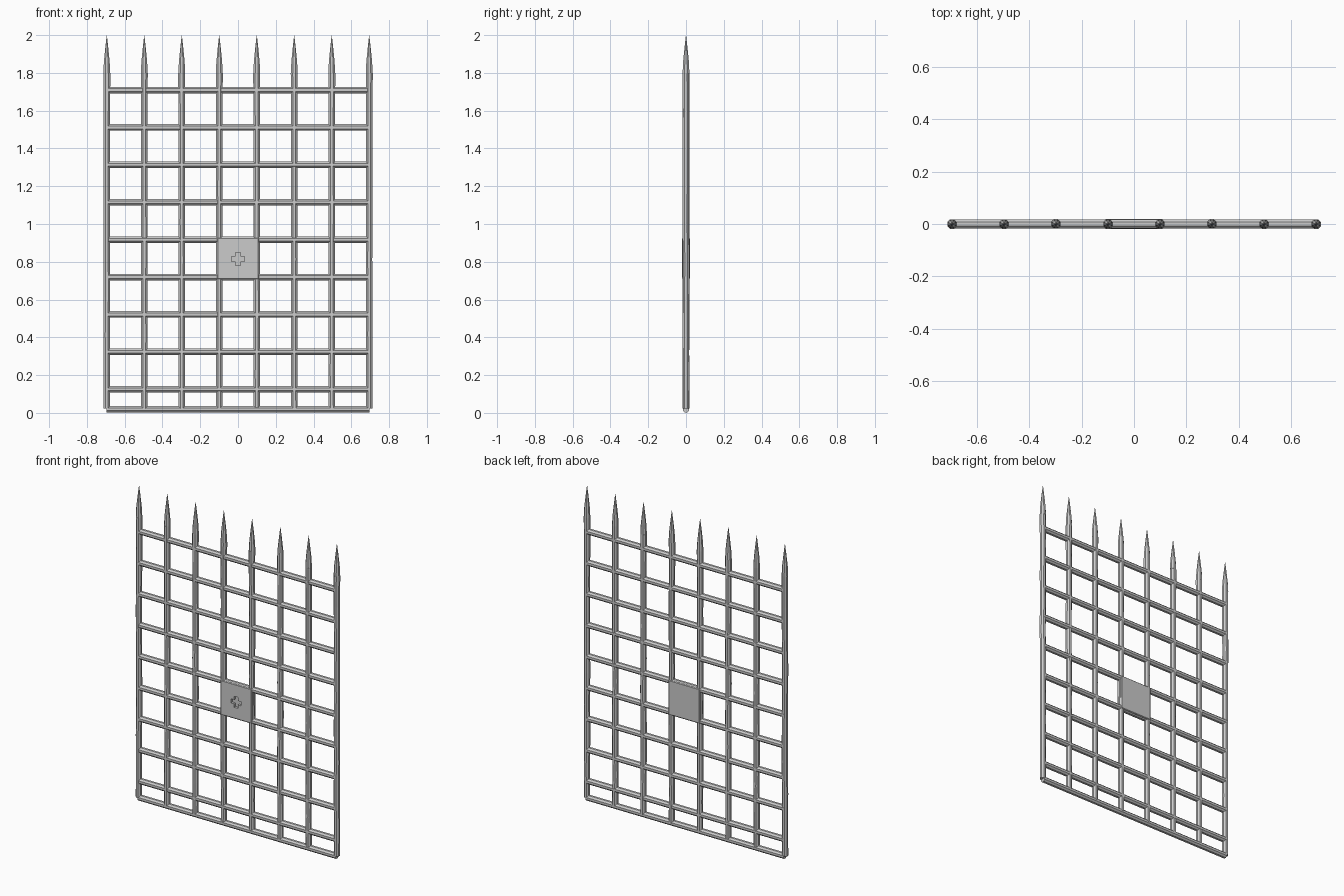
import bpy, bmesh, random
from math import sin, cos, pi
from mathutils import Vector

if "Cube" in bpy.data.objects:
    bpy.data.objects.remove(bpy.data.objects["Cube"])

random.seed(4)
SIDES = 8


def lofted_bar(name, rings, horizontal=False, wobble=0.0):
    """Octagonal bar through (position, radius) rings along Z, or along X."""
    bm = bmesh.new()
    loops = []
    for t, r in rings:
        dx, dy = (random.uniform(-wobble, wobble) for _ in range(2))
        loop = []
        for i in range(SIDES):
            a = 2 * pi * (i + 0.5) / SIDES
            u, v = r * cos(a) + dx, r * sin(a) + dy
            loop.append(bm.verts.new((t, u, v) if horizontal else (u, v, t)))
        loops.append(loop)
    for a, b in zip(loops, loops[1:]):
        for i in range(SIDES):
            j = (i + 1) % SIDES
            bm.faces.new((a[i], a[j], b[j], b[i]))
    bm.faces.new(loops[0][::-1])
    bm.faces.new(loops[-1])
    bmesh.ops.recalc_face_normals(bm, faces=bm.faces)
    mesh = bpy.data.meshes.new(name)
    bm.to_mesh(mesh)
    bm.free()
    obj = bpy.data.objects.new(name, mesh)
    bpy.context.collection.objects.link(obj)
    return obj


# Upright bars, slightly hand-forged, with spear points
for k in range(8):
    shaft = [(0.022 + 0.1975 * i, 0.0185) for i in range(9)]
    bar = lofted_bar("upright_bar", shaft + [(1.80, 0.0195)], wobble=0.0012)
    bar.location.x = (k - 3.5) * 0.1985
    spike = lofted_bar("spear_point", [(1.80, 0.0195), (1.86, 0.0165),
                                       (1.93, 0.009), (1.998, 0.0008)])
    spike.location.x = bar.location.x

# Cross rails, with an extra rail at the bottom
rail_heights = [0.019] + [0.125 + 0.198 * i for i in range(9)]
for z in rail_heights:
    rail = lofted_bar("cross_rail", [(-0.695, 0.0185), (0.695, 0.0185)],
                      horizontal=True)
    rail.location.z = z


def box(name, size, location):
    bpy.ops.mesh.primitive_cube_add(size=1, location=location)
    obj = bpy.context.object
    obj.name = name
    obj.dimensions = size
    bpy.ops.object.transform_apply(location=False, rotation=False, scale=True)
    return obj


# Lock plate with softened edges
plate = box("lock_plate", (0.222, 0.04, 0.22), (0, 0, 0.818))
bevel = plate.modifiers.new("edge", 'BEVEL')
bevel.width = 0.004
bevel.segments = 1

# Cross-shaped keyhole recess in the front
for size in ((0.07, 0.03, 0.026), (0.026, 0.03, 0.07)):
    cutter = box("keyhole_cutter", size, (0, -0.02, 0.815))
    cutter.hide_render = True
    cutter.hide_set(True)
    cut = plate.modifiers.new("keyhole", 'BOOLEAN')
    cut.operation = 'DIFFERENCE'
    cut.object = cutter
    cut.solver = 'EXACT'
